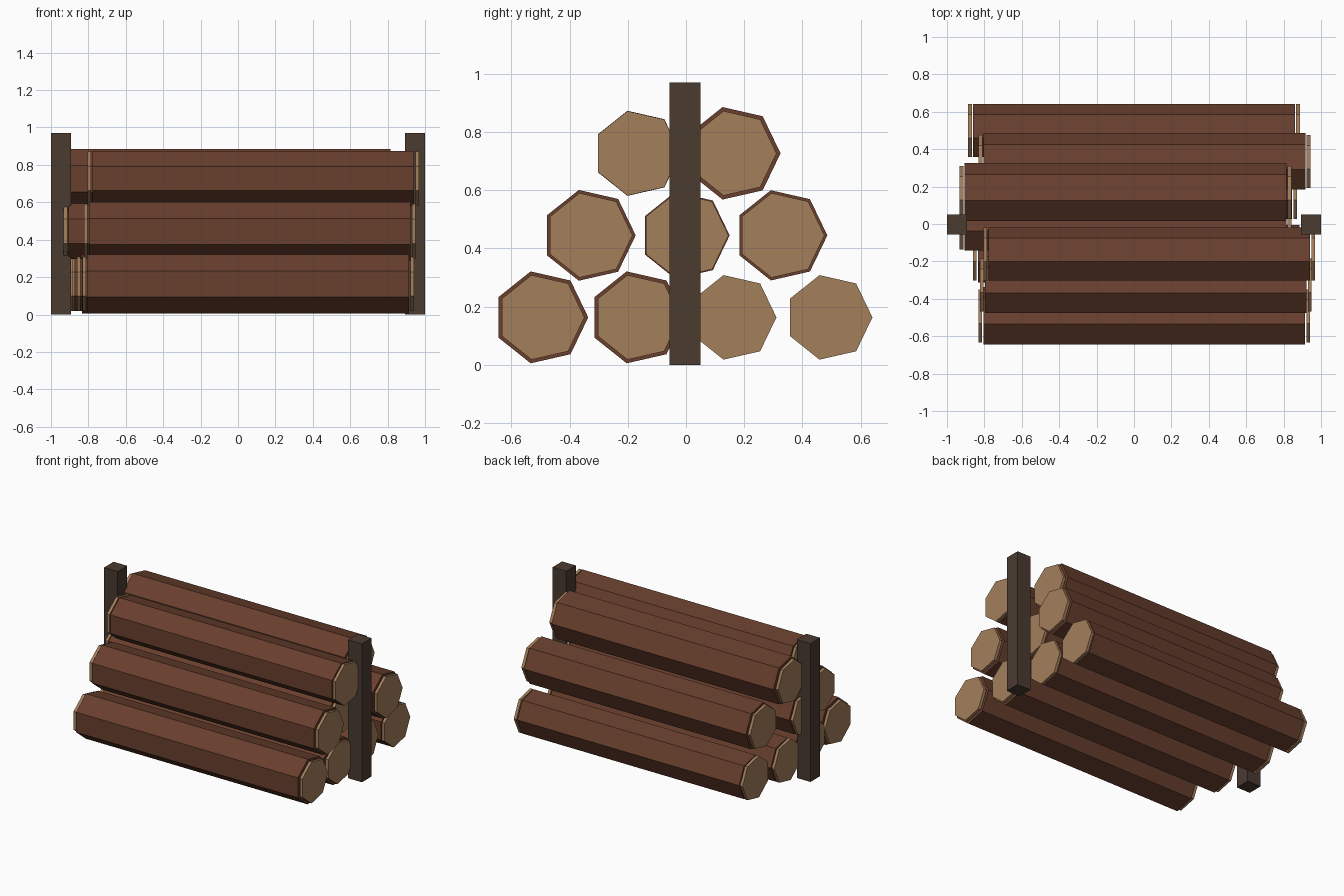
import bpy, math
from mathutils import Matrix

if "Cube" in bpy.data.objects:
    bpy.data.objects.remove(bpy.data.objects["Cube"])


def material(name, rgb):
    m = bpy.data.materials.new(name)
    m.diffuse_color = (*rgb, 1)
    m.use_nodes = True
    m.node_tree.nodes["Principled BSDF"].inputs["Base Color"].default_value = m.diffuse_color
    return m


BARK = material("bark", (0.140, 0.050, 0.027))
WOOD = material("cut_wood", (0.370, 0.210, 0.105))
POST = material("dark_post", (0.068, 0.043, 0.030))

Y0 = -0.003                      # centre line of the stack
HALF, GAP, CAP = 0.860, 0.007, 0.020
CAP_R = 0.149

# Local axes: cylinder z -> world x, first vertex (local y) -> world y
LIE = Matrix(((0, 0, 1, 0), (0, 1, 0, 0), (-1, 0, 0, 0), (0, 0, 0, 1)))


def prism(name, radius, length, loc, mat):
    """Seven-sided prism lying along x with a corner towards +y."""
    bpy.ops.mesh.primitive_cylinder_add(vertices=7, radius=radius, depth=length)
    ob = bpy.context.object
    ob.name = name
    ob.data.transform(Matrix.Translation(loc) @ LIE)
    ob.data.materials.append(mat)


def log(name, x, y, z, radius):
    prism(name + "_bark", radius, 2 * HALF, (x, y, z), BARK)
    for side, s in (("left", -1), ("right", 1)):
        prism(f"{name}_{side}_cut_end", CAP_R, CAP,
              (x + s * (HALF + GAP + CAP / 2), y, z), WOOD)


# Stacked rows: height, then (x shift, radius) of each log from front to back
rows = [
    (0.163, [(0.055, 0.162), (0.025, 0.162), (-0.015, 0.149), (0.0, 0.149)]),
    (0.445, [(0.063, 0.160), (-0.045, 0.153), (0.056, 0.159)]),
    (0.727, [(0.082, 0.150), (-0.045, 0.163)]),
]
for r, (z, logs) in enumerate(rows):
    for i, (x, radius) in enumerate(logs):
        y = Y0 + (i - (len(logs) - 1) / 2) * 0.33
        log(f"log_row{r + 1}_{i + 1}", x, y, z, radius)

# Upright posts at both ends
for side, s in (("left", -1), ("right", 1)):
    bpy.ops.mesh.primitive_cube_add(size=1)
    ob = bpy.context.object
    ob.name = side + "_post"
    ob.data.transform(Matrix.Translation((s * 0.947, Y0, 0.485))
                      @ Matrix.Diagonal((0.106, 0.106, 0.97, 1)))
    ob.data.materials.append(POST)
